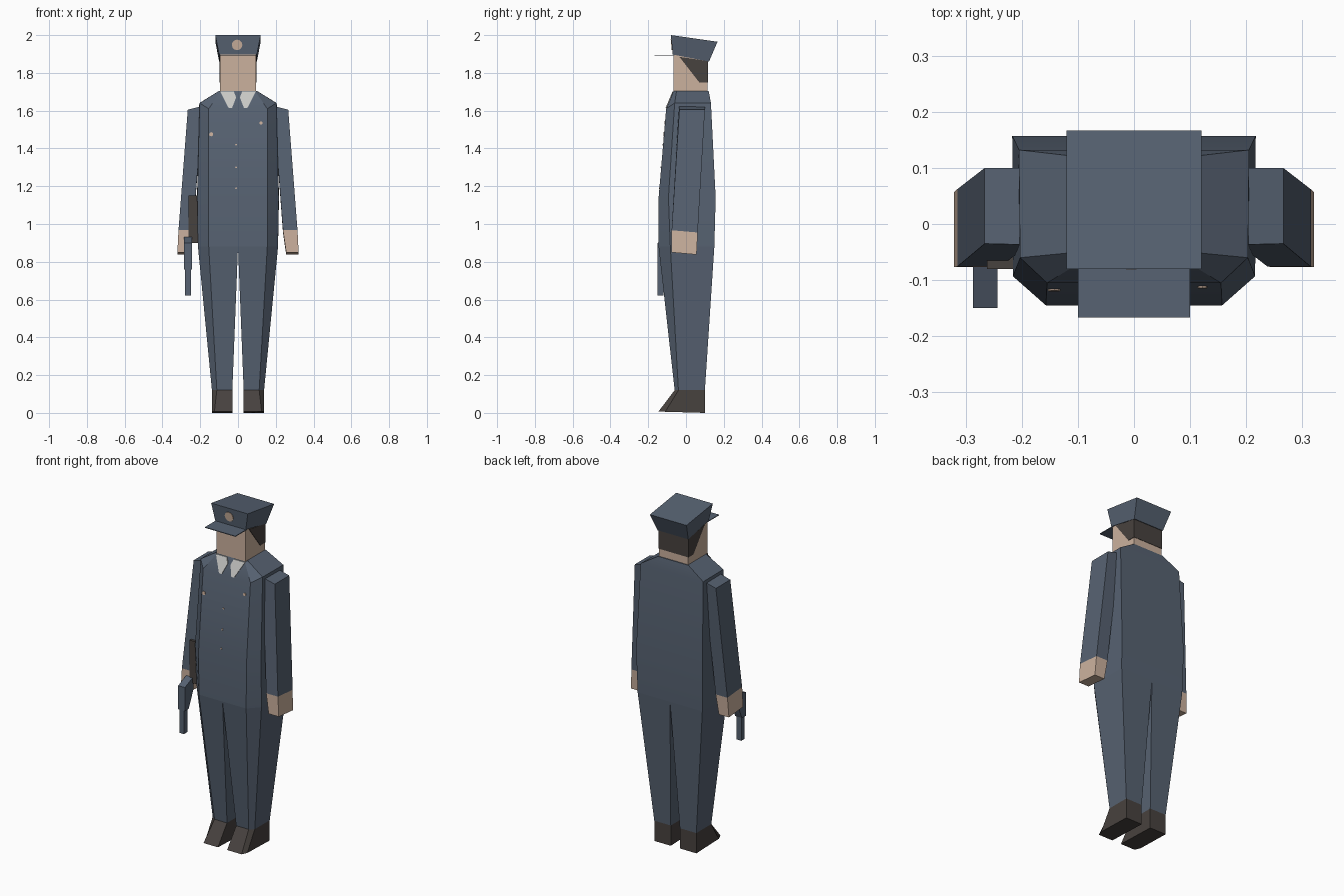
import bpy, bmesh, math

cube = bpy.data.objects.get("Cube")
if cube:
    bpy.data.objects.remove(cube, do_unlink=True)


def material(name, rgb):
    m = bpy.data.materials.new(name)
    m.use_nodes = True
    m.diffuse_color = (*rgb, 1)
    m.node_tree.nodes["Principled BSDF"].inputs["Base Color"].default_value = (*rgb, 1)
    return m


uniform_blue = material("uniform blue", (0.095, 0.123, 0.168))
skin = material("skin", (0.60, 0.44, 0.34))
shirt_white = material("shirt white", (0.58, 0.58, 0.56))
dark_brown = material("dark brown", (0.064, 0.054, 0.049))


def loft(name, rings, mat):
    """Skin a stack of equal-length point rings and close both ends."""
    bm = bmesh.new()
    loops = [[bm.verts.new(p) for p in ring] for ring in rings]
    count = len(loops[0])
    for low, high in zip(loops, loops[1:]):
        for i in range(count):
            j = (i + 1) % count
            bm.faces.new((low[i], low[j], high[j], high[i]))
    bm.faces.new(loops[0])
    bm.faces.new(loops[-1])
    bmesh.ops.recalc_face_normals(bm, faces=bm.faces)
    mesh = bpy.data.meshes.new(name)
    bm.to_mesh(mesh)
    bm.free()
    mesh.materials.append(mat)
    obj = bpy.data.objects.new(name, mesh)
    bpy.context.collection.objects.link(obj)
    bpy.ops.object.select_all(action="DESELECT")
    obj.select_set(True)
    bpy.context.view_layer.objects.active = obj
    bpy.ops.object.shade_smooth_by_angle(angle=math.radians(25))
    return obj


def flip(ring):
    return [(-x, y, z) for x, y, z in ring]


def symmetric(half):
    """Close a half ring (front to back, on +x) with its mirror image."""
    return half + flip(half)[::-1]


def pair(name, rings, mat):
    loft("left_" + name, rings, mat)
    loft("right_" + name, [flip(r) for r in rings], mat)


def slab(x0, x1, y0, y1, z0, z1=None):
    """Four-point ring whose height may differ between front and back."""
    z1 = z0 if z1 is None else z1
    return [(x0, y0, z0), (x1, y0, z0), (x1, y1, z1), (x0, y1, z1)]


def prism(name, profile, x0, x1, mat):
    """Extrude a (y, z) profile along x."""
    return loft(name, [[(x, y, z) for y, z in profile] for x in (x0, x1)], mat)


def plate(name, outline, surface, mat):
    """Thin plate with an (x, z) outline lying on a front surface y(z)."""
    return loft(name, [[(x, surface(z) + d, z) for x, z in outline]
                       for d in (-0.003, 0.003)], mat)


def disc(x, z, r, sides):
    steps = [2 * math.pi * i / sides for i in range(sides)]
    return [(x + r * math.cos(a), z + r * math.sin(a)) for a in steps]


# Jacket body: chamfered front corners, square back
torso = [
    [(0.09, -0.065, 1.705), (0.10, -0.05, 1.705), (0.10, 0.12, 1.705)],
    [(0.155, -0.105, 1.61), (0.203, -0.06, 1.64), (0.205, 0.132, 1.64)],
    [(0.157, -0.145, 1.14), (0.216, -0.093, 1.14), (0.217, 0.157, 1.14)],
    [(0.155, -0.145, 0.88), (0.212, -0.083, 0.88), (0.212, 0.15, 0.88)],
]
loft("jacket", [symmetric(r) for r in torso], uniform_blue)

# Trouser legs and wedge shoes share the ankle ring
hip = [(0, -0.145, 0.88)] + torso[-1] + [(0, 0.15, 0.88)]
ankle = [(0.03, -0.06, 0.12), (0.112, -0.06, 0.12), (0.138, -0.04, 0.12),
         (0.138, 0.10, 0.12), (0.03, 0.10, 0.12)]
toe = [(0.03, -0.145, 0.008), (0.125, -0.145, 0.008), (0.138, -0.11, 0.006),
       (0.138, 0.10, 0), (0.03, 0.10, 0)]
pair("trouser_leg", [hip, ankle], uniform_blue)
pair("shoe", [ankle, toe], dark_brown)

# Sleeves and hands
shoulder = [(0.188, -0.037, 1.625), (0.266, -0.035, 1.605),
            (0.266, 0.10, 1.605), (0.188, 0.10, 1.625)]
cuff = slab(0.238, 0.315, -0.076, 0.062, 0.967, 0.955)
fingers = slab(0.255, 0.321, -0.077, 0.056, 0.85, 0.838)
pair("sleeve", [shoulder, cuff], uniform_blue)
pair("hand", [cuff, fingers], skin)

# Head, with hair as a thin shell over its back and sides
loft("head", [slab(-0.095, 0.095, -0.065, 0.115, 1.695),
              slab(-0.095, 0.095, -0.065, 0.115, 1.90, 1.865)], skin)
prism("hair", [(-0.035, 1.885), (0.07, 1.75), (0.117, 1.75), (0.117, 1.862)],
      -0.098, 0.098, dark_brown)

# Cap: flared crown leaning back, flat peak, round badge
loft("cap_crown", [slab(-0.10, 0.10, -0.07, 0.122, 1.897, 1.86),
                   slab(-0.12, 0.12, -0.08, 0.167, 2.0, 1.965)], uniform_blue)
loft("cap_peak", [slab(-0.10, 0.10, -0.167, -0.06, z)
                  for z in (1.892, 1.896)], uniform_blue)
plate("cap_badge", disc(-0.005, 1.948, 0.028, 12),
      lambda z: -0.07 - (z - 1.897) * 0.1, skin)


# Shirt collar either side of the tie, on the sloping chest
def collar_slope(z):
    return -0.067 - (1.705 - z) * 0.42


wing = [(0.095, 1.702), (0.022, 1.702), (0.01, 1.67), (0.032, 1.613), (0.05, 1.615)]
plate("left_collar", wing, collar_slope, shirt_white)
plate("right_collar", [(-x, z) for x, z in wing], collar_slope, shirt_white)


# Breast badges and jacket buttons
def chest(z):
    return -0.105 - (1.61 - z) * 0.085


plate("left_breast_badge", disc(0.122, 1.535, 0.009, 8), chest, skin)
plate("right_breast_badge", disc(-0.142, 1.475, 0.011, 8), chest, skin)
for n, height in enumerate((1.42, 1.30, 1.19)):
    plate(f"jacket_button_{n + 1}", disc(-0.01, height, 0.005, 6), chest, skin)

# Holster on the right hip and the pistol held pointing down
loft("holster", [slab(-0.262, -0.20, -0.08, 0.02, z) for z in (0.90, 1.15)], dark_brown)
prism("pistol_grip", [(-0.07, 0.935), (-0.15, 0.90), (-0.15, 0.76),
                      (-0.115, 0.76), (-0.07, 0.86)], -0.287, -0.243, uniform_blue)
loft("pistol_barrel", [slab(-0.28, -0.25, -0.15, -0.118, z)
                       for z in (0.622, 0.77)], uniform_blue)
